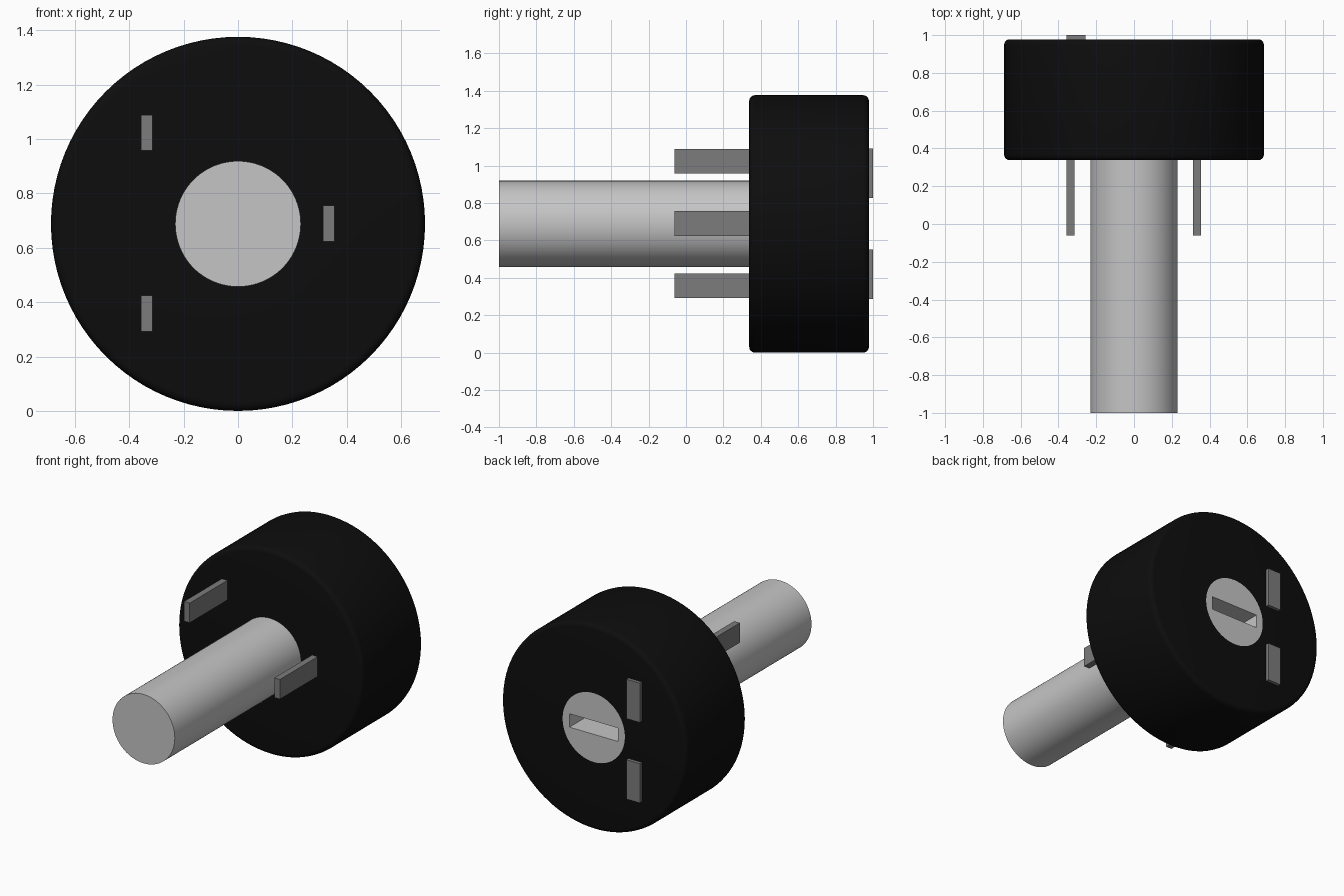
import bpy, bmesh, math
from mathutils import Matrix, Vector

if "Cube" in bpy.data.objects:
    bpy.data.objects.remove(bpy.data.objects["Cube"], do_unlink=True)

R, SHAFT_R = 0.688, 0.231          # housing and shaft radii
FRONT, BACK = 0.338, 0.978         # housing ends along y
AXIS = Vector((0, 0, R))           # height of the turning axis


def material(name, value):
    m = bpy.data.materials.new(name)
    m.use_nodes = True
    colour = (value, value, value, 1)
    m.diffuse_color = colour
    m.node_tree.nodes["Principled BSDF"].inputs["Base Color"].default_value = colour
    return m


black = material("black plastic", 0.004)
silver = material("light metal", 0.56)
grey = material("grey metal", 0.2)


def finish(name, bm, mat, smooth=False):
    bmesh.ops.recalc_face_normals(bm, faces=bm.faces)
    mesh = bpy.data.meshes.new(name)
    bm.to_mesh(mesh)
    bm.free()
    ob = bpy.data.objects.new(name, mesh)
    bpy.context.collection.objects.link(ob)
    mesh.materials.append(mat)
    if smooth:
        bpy.ops.object.select_all(action='DESELECT')
        ob.select_set(True)
        bpy.context.view_layer.objects.active = ob
        bpy.ops.object.shade_smooth_by_angle(angle=math.radians(35))
    return ob


def box(name, x, y, z, mat):
    """Box from (low, high) ranges on each axis."""
    bm = bmesh.new()
    size = [b - a for a, b in (x, y, z)]
    mid = Vector([(a + b) / 2 for a, b in (x, y, z)])
    bmesh.ops.create_cube(bm, size=1, matrix=Matrix.Translation(mid) @ Matrix.Diagonal((*size, 1)))
    return finish(name, bm, mat)


def lathe(name, profile, mat, closed=False, steps=96):
    """Turn a (radius, y) profile around the axis."""
    bm = bmesh.new()
    verts = [bm.verts.new(AXIS + Vector((r, y, 0))) for r, y in profile]
    edges = [bm.edges.new(p) for p in zip(verts, verts[1:])]
    if closed:
        edges.append(bm.edges.new((verts[-1], verts[0])))
    bmesh.ops.spin(bm, geom=verts + edges, cent=AXIS, axis=(0, 1, 0),
                   angle=math.tau, steps=steps)
    bmesh.ops.remove_doubles(bm, verts=bm.verts, dist=1e-5)
    return finish(name, bm, mat, True)


# Housing: thick ring with rounded outer rims
ROUND = 0.03
arc = [(math.sin(i * math.pi / 8), math.cos(i * math.pi / 8)) for i in range(5)]
front_rim = [(R - ROUND + ROUND * s, FRONT + ROUND - ROUND * c) for s, c in arc]
back_rim = [(r, FRONT + BACK - y) for r, y in reversed(front_rim)]
lathe("housing", [(SHAFT_R, FRONT)] + front_rim + back_rim + [(SHAFT_R, BACK)], black, closed=True)

# Shaft with a screwdriver slot cut in its back end
shaft = lathe("shaft", [(0, -1), (SHAFT_R, -1), (SHAFT_R, BACK), (0, BACK)], silver)
cutter = box("slot_cutter", (-0.18, 0.18), (0.7, 1.1), (R - 0.045, R + 0.045), silver)
cutter.hide_render = True
cutter.hide_set(True)
cutter.display_type = 'WIRE'
slot = shaft.modifiers.new("slot", 'BOOLEAN')
slot.operation = 'DIFFERENCE'
slot.solver = 'EXACT'
slot.object = cutter
bpy.context.view_layer.objects.active = shaft
bpy.ops.object.modifier_apply(modifier=slot.name)
bpy.data.objects.remove(cutter, do_unlink=True)

# Three pins on the front
for name, x, z in (("upper", -0.336, 1.023), ("lower", -0.336, 0.358), ("side", 0.334, 0.69)):
    box(name + "_front_pin", (x - 0.021, x + 0.021), (-0.062, FRONT + 0.02),
        (z - 0.066, z + 0.066), grey)

# Two flat contacts on the back
for name, side in (("upper", 1), ("lower", -1)):
    z = R + side * 0.27
    box(name + "_back_contact", (-0.358, -0.258), (BACK - 0.02, 1.0), (z - 0.132, z + 0.132), grey)
